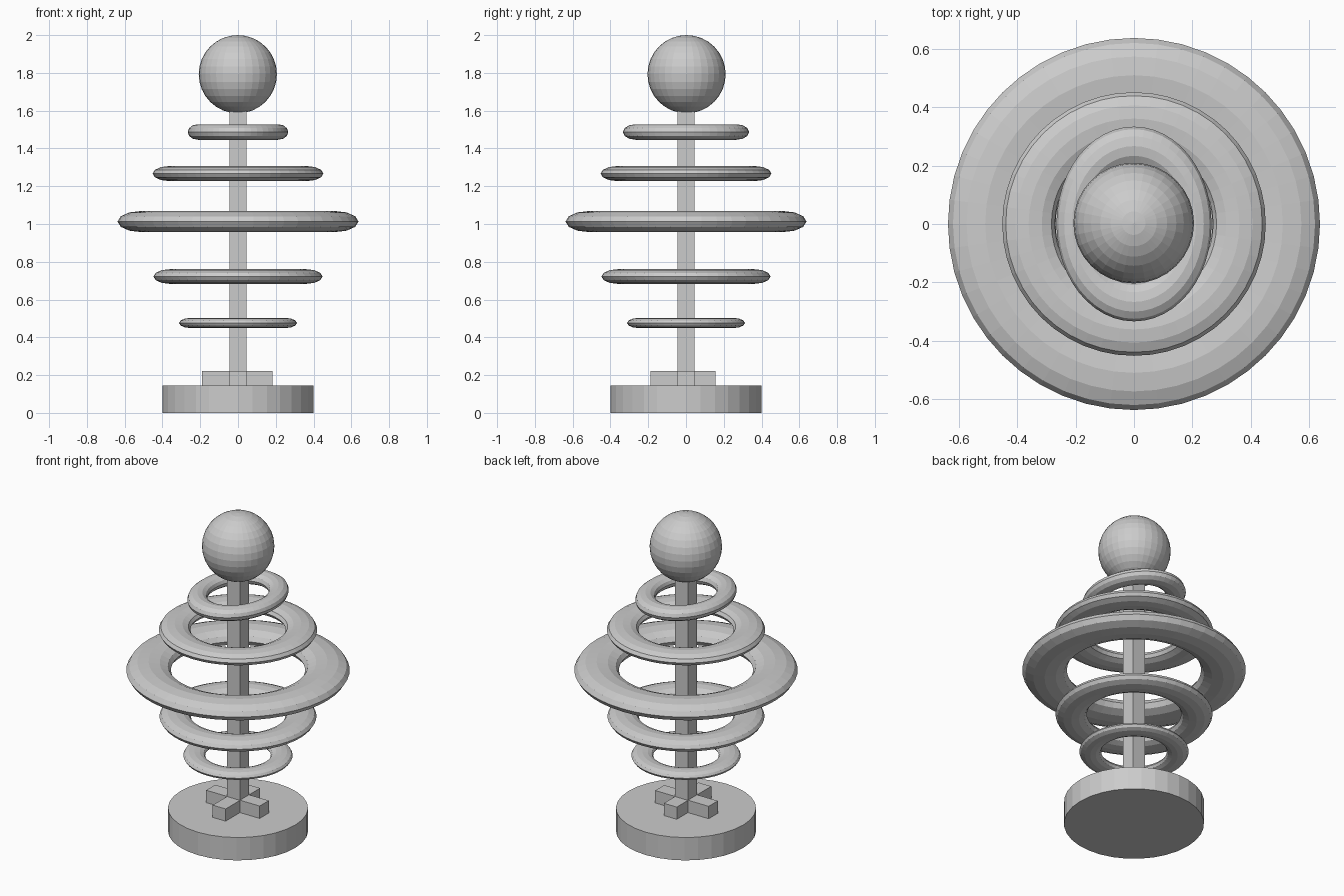
import bpy

if "Cube" in bpy.data.objects:
    bpy.data.objects.remove(bpy.data.objects["Cube"])


def name_last(name, scale=(1, 1, 1)):
    ob = bpy.context.object
    ob.name = name
    ob.scale = scale
    return ob


def box(name, x0, x1, y0, y1, z0, z1):
    bpy.ops.mesh.primitive_cube_add(
        size=1, location=((x0 + x1) / 2, (y0 + y1) / 2, (z0 + z1) / 2))
    return name_last(name, (x1 - x0, y1 - y0, z1 - z0))


def ring(name, z, rx, ry, half_height):
    # Flattened torus: outer radius 1.25, tube radius 0.25 before scaling
    bpy.ops.mesh.primitive_torus_add(
        major_radius=1, minor_radius=0.25, major_segments=48,
        minor_segments=12, location=(0, 0, z))
    return name_last(name, (rx / 1.25, ry / 1.25, half_height / 0.25))


# Round base
bpy.ops.mesh.primitive_cylinder_add(vertices=32, radius=0.40, depth=0.144,
                                    location=(0, 0, 0.072))
name_last("base")

# Crossed feet and square pole
w = 0.045
box("foot_bar_x", -0.19, 0.183, -w, w, 0.14, 0.222)
box("foot_bar_y", -w, w, -0.187, 0.156, 0.14, 0.221)
box("pole", -w, w, -w, w, 0.14, 1.62)

# Rings from bottom to top: height, x radius, y radius, half thickness
rings = [
    (0.476, 0.312, 0.312, 0.027),
    (0.722, 0.448, 0.448, 0.039),
    (1.013, 0.638, 0.638, 0.056),
    (1.267, 0.452, 0.452, 0.040),
    (1.487, 0.266, 0.334, 0.041),
]
for i, r in enumerate(rings, 1):
    ring(f"ring_{i}", *r)

# Ball on top
bpy.ops.mesh.primitive_uv_sphere_add(segments=32, ring_count=16, radius=0.207,
                                     location=(-0.001, 0.003, 1.793))
name_last("top_ball")
